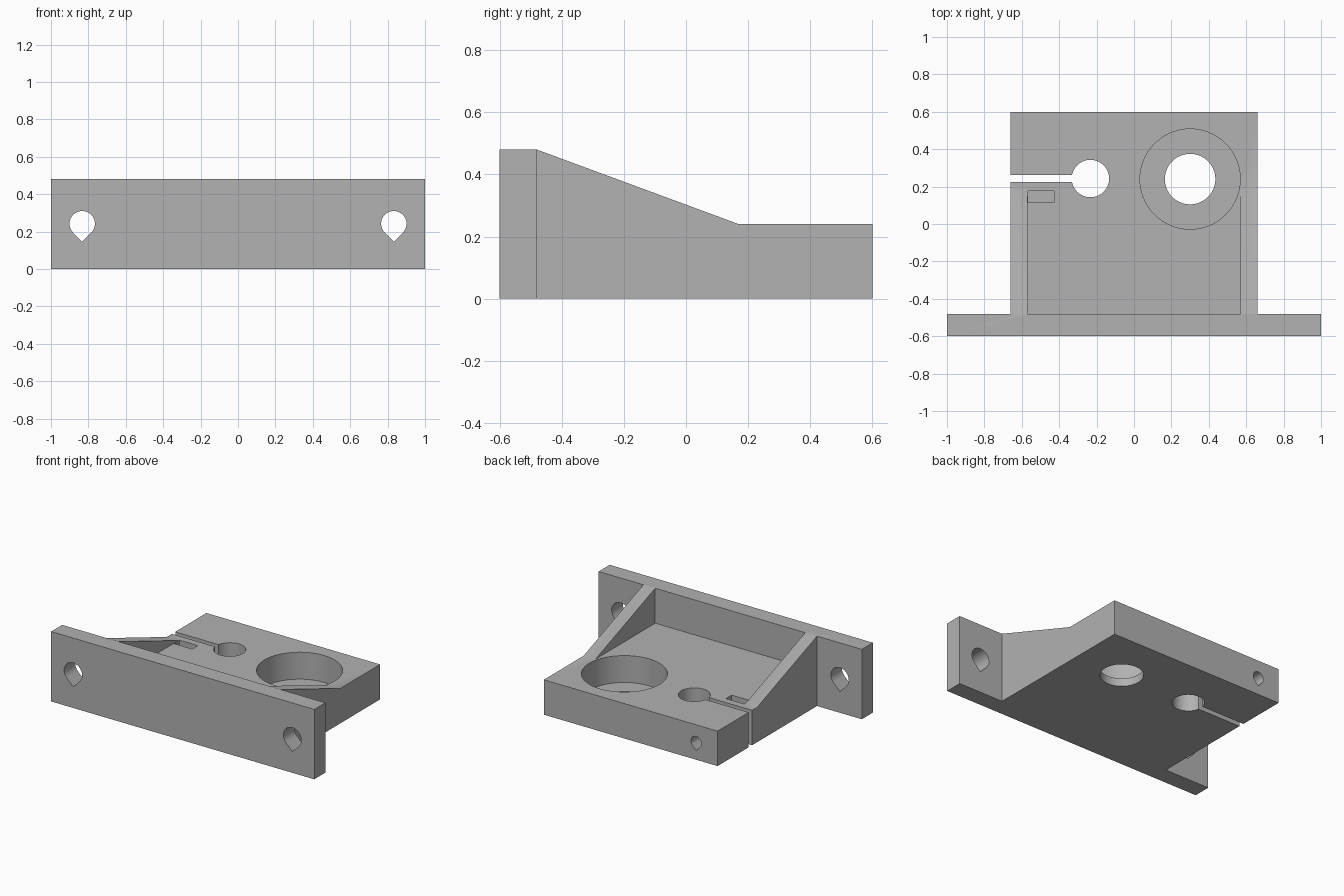
import bpy
import bmesh
import math
from mathutils import Vector

cube = bpy.data.objects.get("Cube")
if cube:
    bpy.data.objects.remove(cube, do_unlink=True)

grey = bpy.data.materials.new("plain grey")
grey.use_nodes = True
colour = (0.445, 0.445, 0.445, 1)
grey.diffuse_color = colour
grey.node_tree.nodes["Principled BSDF"].inputs["Base Color"].default_value = colour


def prism(name, outline, direction):
    """Solid made by extruding a closed outline of 3D points."""
    bm = bmesh.new()
    face = bm.faces.new([bm.verts.new(p) for p in outline])
    moved = bmesh.ops.extrude_face_region(bm, geom=[face])["geom"]
    verts = [v for v in moved if isinstance(v, bmesh.types.BMVert)]
    bmesh.ops.translate(bm, verts=verts, vec=Vector(direction))
    bmesh.ops.recalc_face_normals(bm, faces=bm.faces)
    mesh = bpy.data.meshes.new(name)
    bm.to_mesh(mesh)
    bm.free()
    mesh.materials.append(grey)
    ob = bpy.data.objects.new(name, mesh)
    bpy.context.collection.objects.link(ob)
    return ob


def box(name, x0, x1, y0, y1, z0, z1):
    outline = [(x0, y0, z0), (x1, y0, z0), (x1, y1, z0), (x0, y1, z0)]
    return prism(name, outline, (0, 0, z1 - z0))


def bore(name, x, y, radius, z0, z1, sides=64):
    """Upright round hole cutter."""
    turn = [math.tau * i / sides for i in range(sides)]
    outline = [(x + radius * math.cos(a), y + radius * math.sin(a), z0) for a in turn]
    return prism(name, outline, (0, 0, z1 - z0))


def teardrop(name, x, z, radius, y0, y1, sides=36):
    """Hole cutter along y, round above with a point below."""
    turn = [math.radians(-45 + 270 * i / sides) for i in range(sides + 1)]
    outline = [(x + radius * math.cos(a), y0, z + radius * math.sin(a)) for a in turn]
    outline.append((x, y0, z - radius * math.sqrt(2)))
    return prism(name, outline, (0, y1 - y0, 0))


# T-shaped block: wide mounting flange in front, carriage block behind
half = [(1, -0.6), (1, -0.48), (0.66, -0.48), (0.66, 0.6)]
plan = half + [(-x, y) for x, y in reversed(half)]
bracket = prism("mounting_bracket", [(x, y, 0) for x, y in plan], (0, 0, 0.48))

# Sloped rib tops and the low rear deck
slope = 0.24 / 0.65
side = [(-0.48 - 0.12 / slope, 0.6), (0.17, 0.24), (0.8, 0.24), (0.8, 0.6)]
cutters = [
    prism("slope_cutter", [(-0.8, y, z) for y, z in side], (1.6, 0, 0)),
    box("deck_cutter", -0.57, 0.57, -0.48, 0.2, 0.24, 0.6),
    # Bearing seat, rod hole and clamp slit
    bore("bearing_seat_cutter", 0.3, 0.24, 0.268, 0.055, 0.6),
    bore("bearing_hole_cutter", 0.3, 0.24, 0.135, -0.1, 0.3),
    bore("rod_hole_cutter", -0.233, 0.243, 0.1, -0.1, 0.6),
    box("clamp_slit_cutter", -0.8, -0.25, 0.225, 0.262, -0.1, 0.6),
    # Clamp screw hole and its nut trap
    teardrop("clamp_screw_cutter", -0.497, 0.12, 0.04, 0.08, 0.7),
    box("nut_trap_cutter", -0.567, -0.428, 0.115, 0.177, 0.05, 0.6),
]
# Flange screw holes
for sign in (-1, 1):
    cutters.append(teardrop("flange_hole_cutter", sign * 0.833, 0.242, 0.068, -0.7, -0.4))

# Cut every recess, then drop the cutters
bpy.ops.object.select_all(action="DESELECT")
bracket.select_set(True)
bpy.context.view_layer.objects.active = bracket
for cutter in cutters:
    cutter.hide_render = True
    mod = bracket.modifiers.new(cutter.name, "BOOLEAN")
    mod.operation = "DIFFERENCE"
    mod.solver = "EXACT"
    mod.object = cutter
    bpy.ops.object.modifier_apply(modifier=mod.name)
    bpy.data.objects.remove(cutter, do_unlink=True)

bpy.ops.object.shade_smooth_by_angle(angle=math.radians(30))
